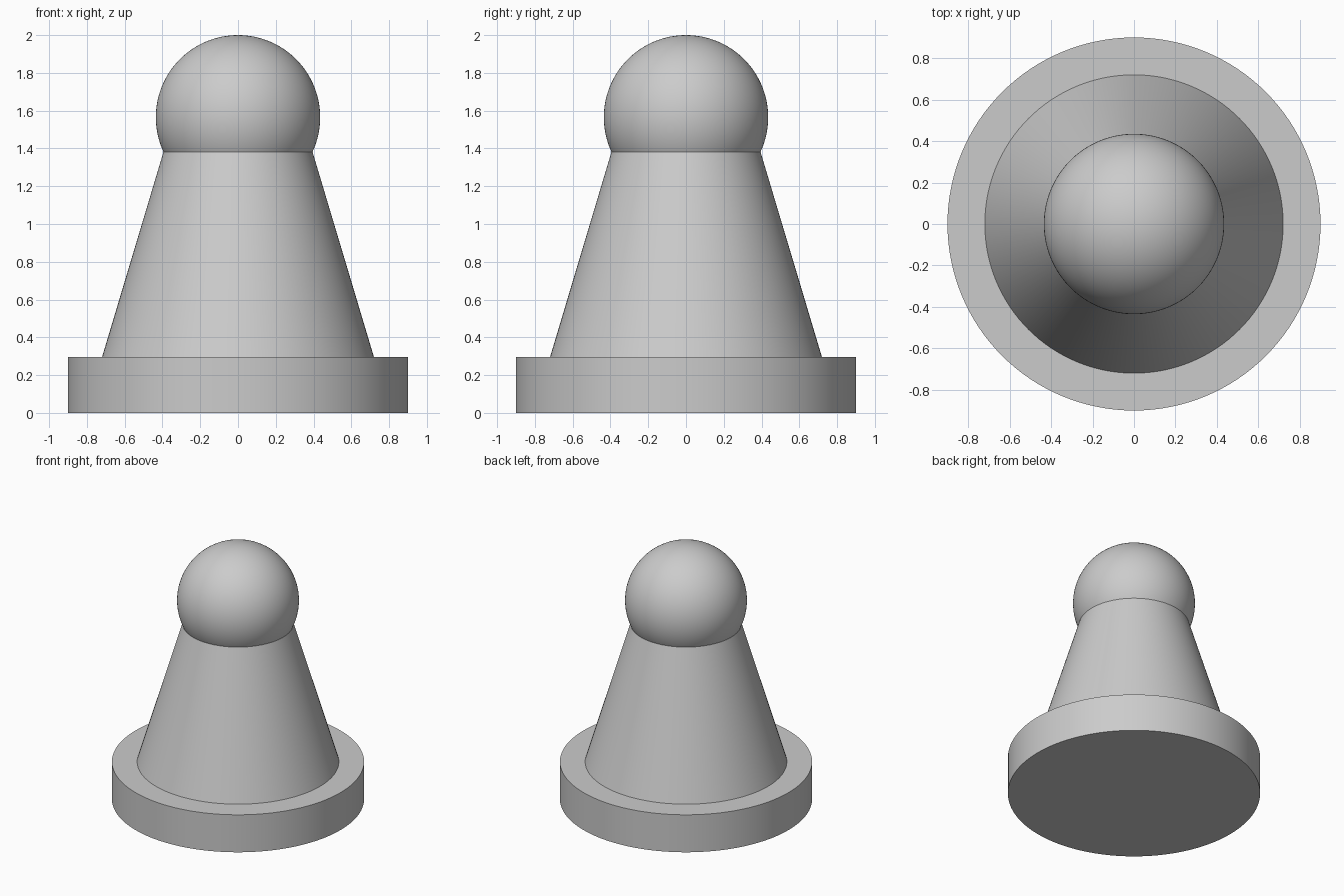
import bpy
import math

cube = bpy.data.objects.get("Cube")
if cube:
    bpy.data.objects.remove(cube, do_unlink=True)

GREY = (0.6, 0.6, 0.6, 1.0)
SIDES = 128

mat = bpy.data.materials.new("plain grey")
mat.use_nodes = True
mat.diffuse_color = GREY
mat.node_tree.nodes["Principled BSDF"].inputs["Base Color"].default_value = GREY


def finish(name):
    """Name the new part, colour it and smooth its curved faces."""
    obj = bpy.context.object
    obj.name = obj.data.name = name
    obj.data.materials.append(mat)
    bpy.ops.object.shade_smooth_by_angle(angle=math.radians(30))


def tapered(name, z0, z1, r0, r1):
    """Round part running from height z0 to z1."""
    bpy.ops.mesh.primitive_cone_add(vertices=SIDES, radius1=r0, radius2=r1,
                                    depth=z1 - z0, location=(0, 0, (z0 + z1) / 2))
    finish(name)


# Flat disc base and the tapered body standing on it
tapered("base", 0, 0.295, 0.9, 0.9)
tapered("body", 0.295, 1.38, 0.72, 0.395)

# Ball head sunk into the top of the body
bpy.ops.mesh.primitive_uv_sphere_add(segments=SIDES, ring_count=64,
                                     radius=0.435, location=(0, 0, 1.565))
finish("head")
